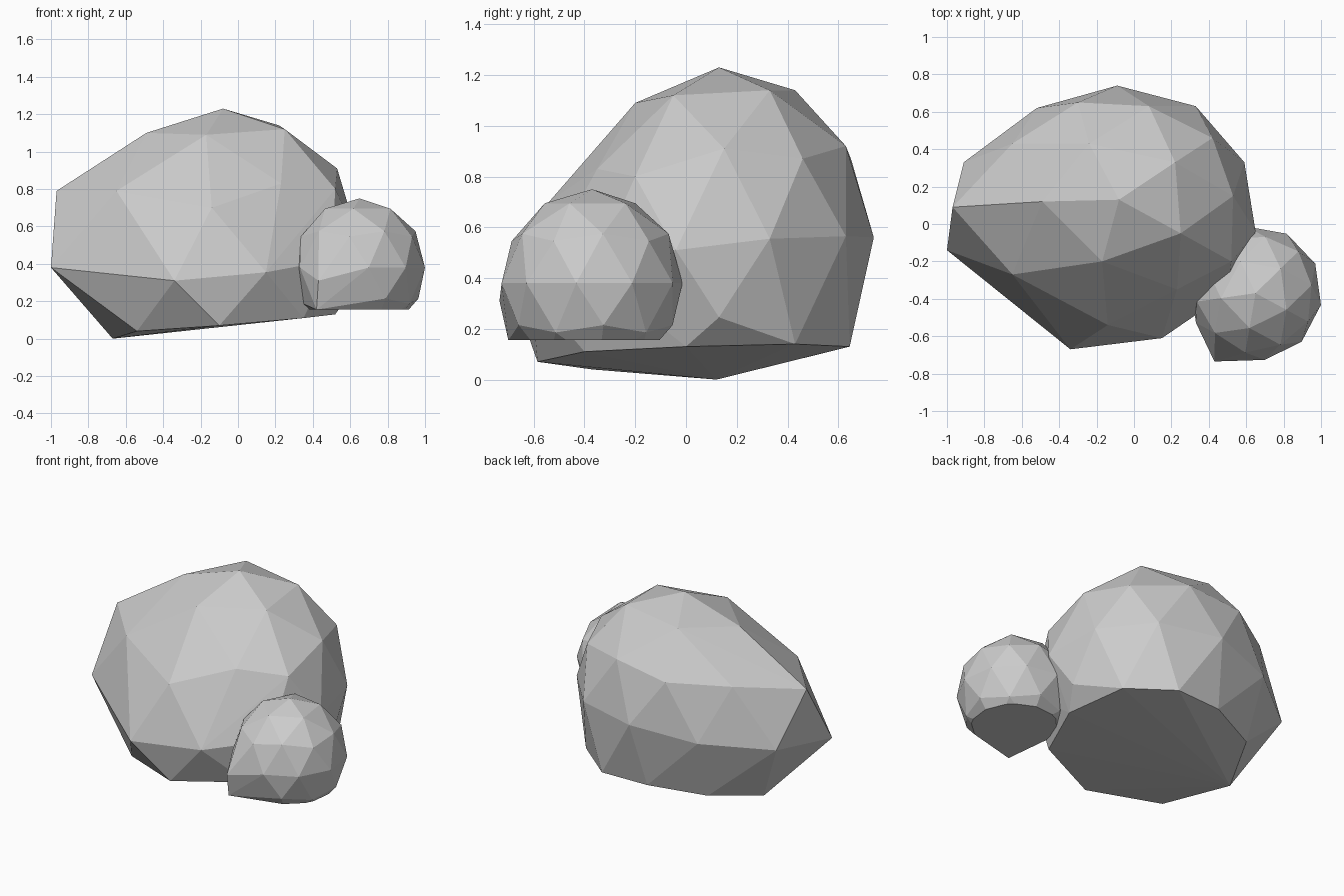
import bpy, bmesh, math
from mathutils import Matrix, Vector

if "Cube" in bpy.data.objects:
    bpy.data.objects.remove(bpy.data.objects["Cube"])


def finish_rock(name, bm):
    """Wrap the points in a faceted convex shell and link it as an object."""
    pts = [v.co.copy() for v in bm.verts]
    bm.free()
    shell = bmesh.new()
    for p in pts:
        shell.verts.new(p)
    bmesh.ops.convex_hull(shell, input=shell.verts[:])
    loose = [v for v in shell.verts if not v.link_faces]
    bmesh.ops.delete(shell, geom=loose, context='VERTS')
    bmesh.ops.recalc_face_normals(shell, faces=shell.faces[:])
    mesh = bpy.data.meshes.new(name)
    shell.to_mesh(mesh)
    shell.free()
    obj = bpy.data.objects.new(name, mesh)
    bpy.context.collection.objects.link(obj)
    return obj


# Large boulder: corner rings from the crown down to the tilted base
crown = [(-.08, .13, 1.23), (-.17, -.20, 1.09), (.25, -.05, 1.12),
         (.22, .33, 1.14), (-.24, .43, 1.14), (-.49, .12, 1.10)]
shoulder = [(.53, .15, .91), (.42, .46, .87), (.08, .63, .92), (-.30, .65, .87),
            (-.65, .43, .85), (-.97, .09, .79), (-.65, -.27, .79),
            (-.14, -.54, .70), (.23, -.35, .83), (.52, -.20, .80)]
waist = [(.65, -.04, .51), (.59, .33, .555), (.33, .63, .565), (-.09, .74, .56),
         (-.52, .62, .50), (-.91, .33, .45), (-1.0, -.14, .38),
         (-.34, -.67, .31), (.15, -.61, .355), (.50, -.37, .42)]
base = [(.18, .645, .13), (.45, .43, .14), (.60, .13, .245), (.52, 0, .13),
        (.35, -.40, .11), (-.10, -.585, .07), (-.54, -.37, .04),
        (-.67, .12, 0), (-.50, .48, .09), (-.15, .63, .126)]
bm = bmesh.new()
for p in crown + shoulder + waist + base:
    bm.verts.new(p)
finish_rock("large_boulder", bm)

# Small boulder: low-poly ball with a flat cut base and one pulled front corner
bm = bmesh.new()
place = (Matrix.Translation((.65, -.37, .38))
         @ Matrix.Diagonal((.355, .36, .37, 1))
         @ Matrix.Rotation(math.radians(44), 4, 'Z'))
bmesh.ops.create_icosphere(bm, subdivisions=2, radius=1, matrix=place)
bmesh.ops.bisect_plane(bm, geom=bm.verts[:] + bm.edges[:] + bm.faces[:],
                       plane_co=Vector((0, 0, .155)), plane_no=Vector((0, 0, 1)),
                       clear_inner=True)
for p in [(.43, -.735, .31), (.42, -.70, .155)]:
    bm.verts.new(p)
finish_rock("small_boulder", bm)
